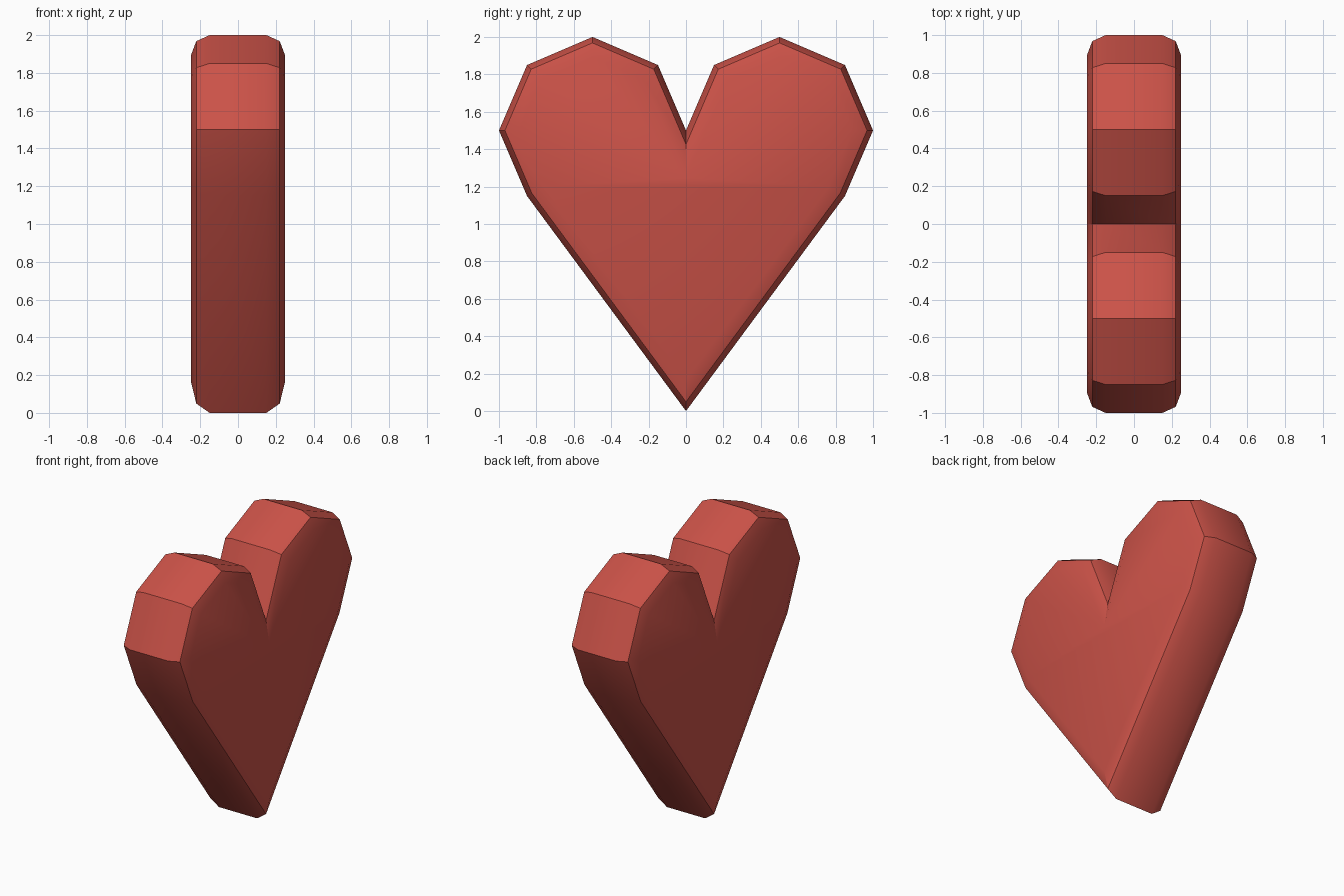
import bpy, bmesh, math
from mathutils import Vector

if "Cube" in bpy.data.objects:
    bpy.data.objects.remove(bpy.data.objects["Cube"])

# Heart outline in the y-z plane, counter-clockwise, mirrored from one half
half = [(0.85, 1.15), (1.0, 1.5), (0.85, 1.85), (0.5, 2.0), (0.15, 1.85)]
outline = [(0, 0)] + half + [(0, 1.5)] + [(-y, z) for y, z in reversed(half)]
outline = [Vector(p) for p in outline]


def inset(points, d):
    """Move every edge inwards by d, with mitred corners."""
    result = []
    for i, p in enumerate(points):
        a = (p - points[i - 1]).normalized()
        b = (points[(i + 1) % len(points)] - p).normalized()
        na, nb = Vector((-a.y, a.x)), Vector((-b.y, b.x))
        result.append(p + (na + nb) * d / (1 + na.dot(nb)))
    return result


# Rings across the thickness: rounded edge in two steps on both sides
half_width, radius = 0.25, 0.1
steps = []
for i in range(3):
    t = math.radians(45 * i)
    steps.append((half_width - radius + radius * math.sin(t), radius * (1 - math.cos(t))))
sections = [(-x, d) for x, d in reversed(steps)] + steps

bm = bmesh.new()
rings = [[bm.verts.new((x, p.x, p.y)) for p in inset(outline, d)] for x, d in sections]
for r0, r1 in zip(rings, rings[1:]):
    for i in range(len(r0)):
        j = (i + 1) % len(r0)
        bm.faces.new((r0[i], r0[j], r1[j], r1[i]))
bm.faces.new(rings[0])
bm.faces.new(rings[-1])
bmesh.ops.recalc_face_normals(bm, faces=bm.faces)

# Heart object
mesh = bpy.data.meshes.new("heart")
bm.to_mesh(mesh)
bm.free()
heart = bpy.data.objects.new("heart", mesh)
bpy.context.collection.objects.link(heart)

red = bpy.data.materials.new("red")
red.diffuse_color = (0.6, 0.085, 0.065, 1)
red.use_nodes = True
red.node_tree.nodes["Principled BSDF"].inputs["Base Color"].default_value = red.diffuse_color
mesh.materials.append(red)

bpy.context.view_layer.objects.active = heart
heart.select_set(True)
bpy.ops.object.shade_smooth_by_angle(angle=math.radians(30))
